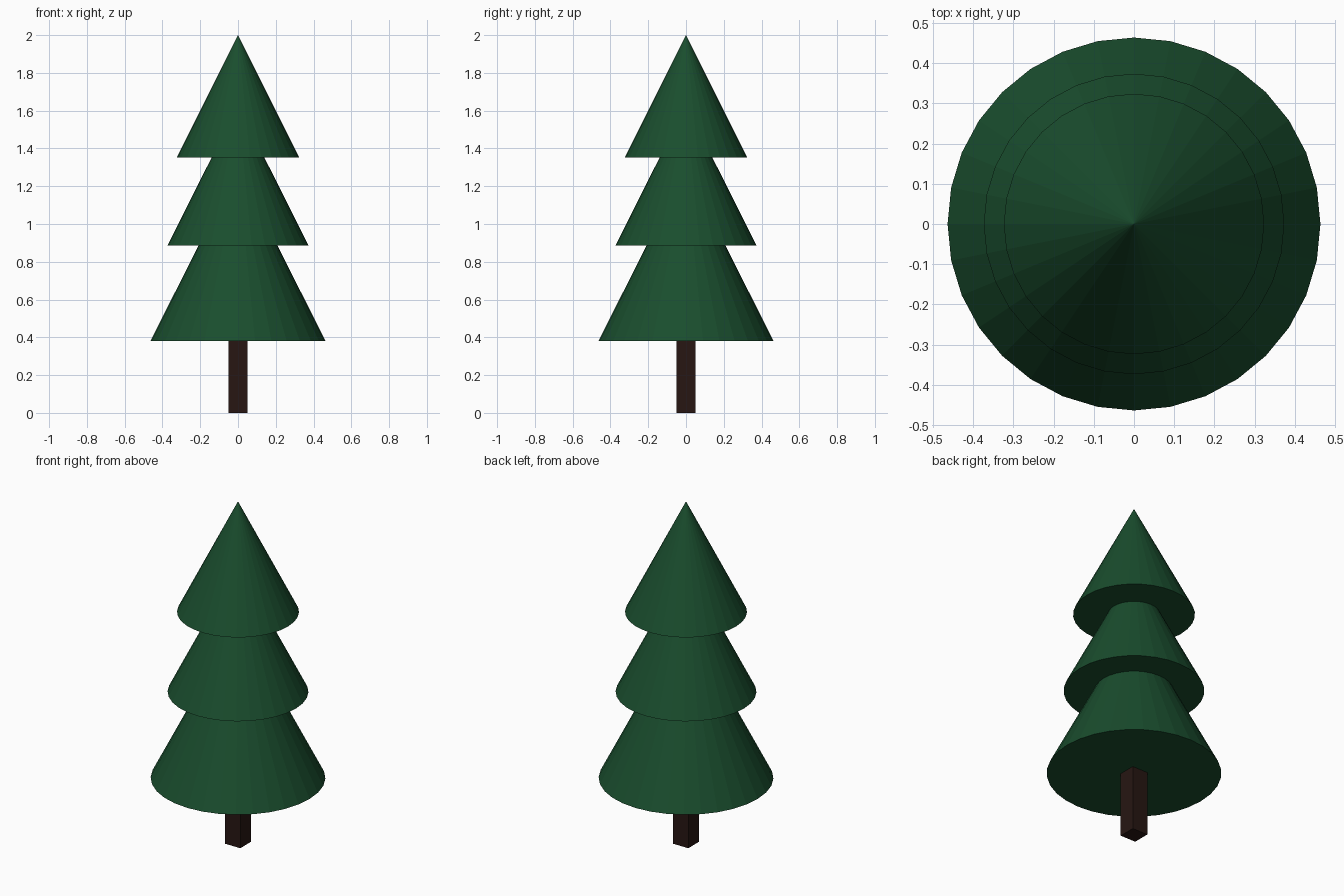
import bpy

if "Cube" in bpy.data.objects:
    bpy.data.objects.remove(bpy.data.objects["Cube"])


def material(name, color):
    mat = bpy.data.materials.new(name)
    mat.diffuse_color = color
    mat.use_nodes = True
    mat.node_tree.nodes["Principled BSDF"].inputs["Base Color"].default_value = mat.diffuse_color
    return mat


green = material("needles", (0.010, 0.075, 0.027, 1))
brown = material("bark", (0.020, 0.008, 0.006, 1))


def foliage(name, radius, bottom, top):
    # closed flat-shaded cone from bottom to top
    bpy.ops.mesh.primitive_cone_add(vertices=32, radius1=radius, radius2=0, depth=top - bottom,
                                    location=(0, 0, (bottom + top) / 2))
    ob = bpy.context.object
    ob.name = name
    ob.data.materials.append(green)


# Foliage tiers, overlapping upwards
for name, radius, bottom, top in (
    ("lower_foliage", 0.464, 0.38, 1.30),
    ("middle_foliage", 0.374, 0.885, 1.63),
    ("upper_foliage", 0.324, 1.353, 2.00),
):
    foliage(name, radius, bottom, top)

# Square trunk
bpy.ops.mesh.primitive_cube_add(size=1, location=(0, 0, 0.195))
trunk = bpy.context.object
trunk.name = "trunk"
trunk.scale = (0.1, 0.1, 0.39)
bpy.ops.object.transform_apply(location=False, rotation=False, scale=True)
trunk.data.materials.append(brown)
